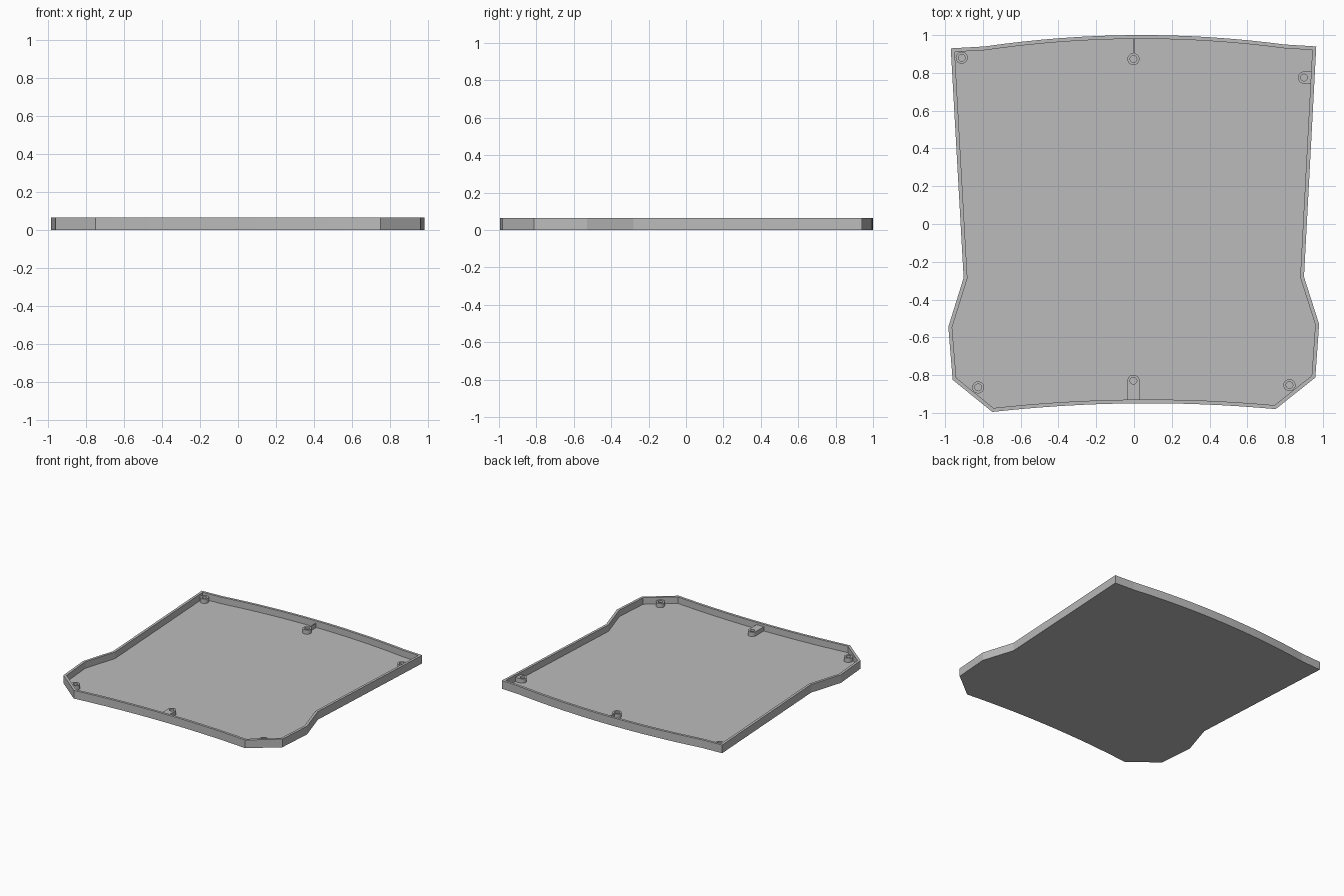
import bpy, bmesh, math
from mathutils import Vector

if "Cube" in bpy.data.objects:
    bpy.data.objects.remove(bpy.data.objects["Cube"])

HEIGHT, FLOOR, WALL, BOSS_TOP = 0.065, 0.013, 0.02, 0.047

grey = bpy.data.materials.new("plain grey")
grey.diffuse_color = (0.5, 0.5, 0.5, 1)
grey.use_nodes = True
grey.node_tree.nodes["Principled BSDF"].inputs["Base Color"].default_value = grey.diffuse_color


def finish(bm, name):
    bmesh.ops.recalc_face_normals(bm, faces=bm.faces)
    mesh = bpy.data.meshes.new(name)
    bm.to_mesh(mesh)
    bm.free()
    mesh.materials.append(grey)
    obj = bpy.data.objects.new(name, mesh)
    bpy.context.collection.objects.link(obj)
    return obj


def arc(a, b, rise, n=16):
    """Shallow bowed edge from a to b, both ends included."""
    a, b = Vector(a), Vector(b)
    return [a.lerp(b, i / n) + Vector((0, 4 * rise * (i / n) * (1 - i / n)))
            for i in range(n + 1)]


def inset(points, d):
    """Parallel copy of a counter-clockwise outline, moved inward by d."""
    result = []
    for i, p in enumerate(points):
        e1 = (p - points[i - 1]).normalized()
        e2 = (points[(i + 1) % len(points)] - p).normalized()
        n1, n2 = Vector((-e1.y, e1.x)), Vector((-e2.y, e2.x))
        result.append(p + (n1 + n2) * d / (1 + n1.dot(n2)))
    return result


def loop(bm, points, z):
    return [bm.verts.new((p.x, p.y, z)) for p in points]


def bridge(bm, a, b):
    n = len(a)
    for i in range(n):
        j = (i + 1) % n
        bm.faces.new((a[i], a[j], b[j], b[i]))


# Tray outline, counter-clockwise from the front left corner
outline = arc((-0.75, -0.995), (0.75, -0.98), 0.038)
outline += [Vector(p) for p in ((0.96, -0.813), (0.98, -0.53), (0.90, -0.28), (0.965, 0.94))]
outline += arc((0.80, 0.95), (-0.79, 0.94), 0.055)
outline += [Vector(p) for p in ((-0.97, 0.93), (-0.902, -0.285), (-0.983, -0.545), (-0.96, -0.825))]
inner = inset(outline, WALL)

# Tray: underside, outer wall, rim, inner wall and floor
bm = bmesh.new()
rings = [loop(bm, outline, 0), loop(bm, outline, HEIGHT),
         loop(bm, inner, HEIGHT), loop(bm, inner, FLOOR)]
for low, high in zip(rings, rings[1:]):
    bridge(bm, low, high)
bm.faces.new(rings[0])
bm.faces.new(rings[3])
finish(bm, "tray")


def boss(name, x, y, tab_angle=0, tab=0, r=0.032, hole=0.018, n=24):
    """Hollow screw post, with an optional straight tab running to the wall."""
    outer, inside = [], []
    for i in range(n):
        t = 2 * math.pi * i / n
        u, v = r * math.cos(t), r * math.sin(t)
        if tab and u > 0.001:
            u, v = tab, max(-r, min(r, v / math.sin(math.radians(75))))
        c, s = math.cos(tab_angle), math.sin(tab_angle)
        outer.append(Vector((x + u * c - v * s, y + u * s + v * c)))
        inside.append(Vector((x + hole * math.cos(t + tab_angle),
                              y + hole * math.sin(t + tab_angle))))
    bm = bmesh.new()
    base = FLOOR - 0.003
    rings = [loop(bm, outer, base), loop(bm, outer, BOSS_TOP),
             loop(bm, inside, BOSS_TOP), loop(bm, inside, base)]
    for a, b in zip(rings, rings[1:] + rings[:1]):
        bridge(bm, a, b)
    obj = finish(bm, name)
    bpy.context.view_layer.objects.active = obj
    obj.select_set(True)
    bpy.ops.object.shade_smooth_by_angle(angle=math.radians(30))
    obj.select_set(False)


# Screw posts
boss("back_left_post", -0.912, 0.88)
boss("back_post", -0.003, 0.873)
boss("right_post", 0.90, 0.775, 0, 0.04)
boss("front_left_post", -0.825, -0.865)
boss("front_right_post", 0.823, -0.853)
boss("front_post", -0.003, -0.83, -math.pi / 2, 0.108)

# Thin rib from the back post to the back wall
bm = bmesh.new()
bmesh.ops.create_cube(bm, size=1)
for v in bm.verts:
    v.co = (v.co.x * 0.006, 0.945 + v.co.y * 0.085,
            FLOOR if v.co.z < 0 else BOSS_TOP)
finish(bm, "back_rib")
